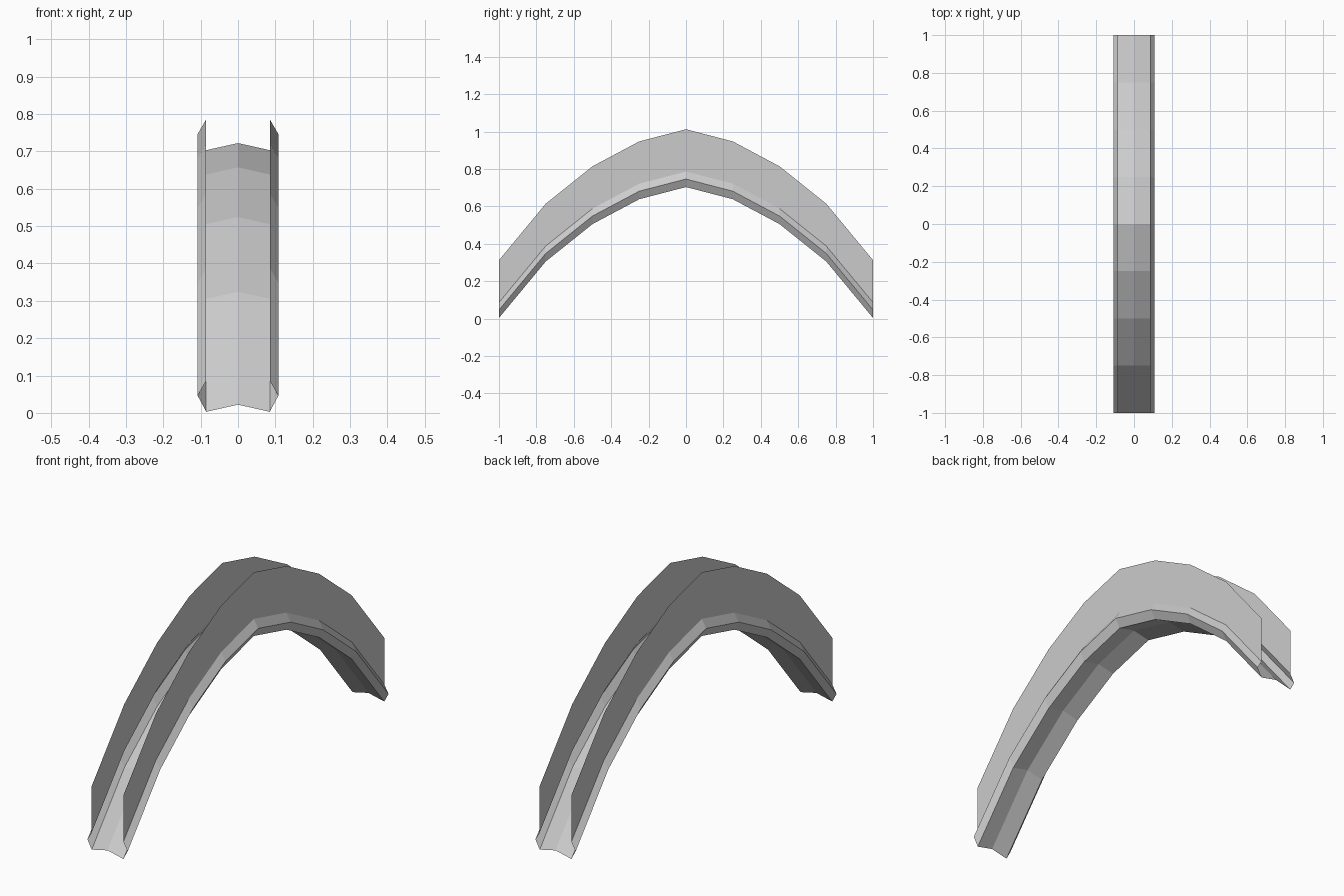
import bpy

if "Cube" in bpy.data.objects:
    bpy.data.objects.remove(bpy.data.objects["Cube"])

# Height of the arch at each station along y (symmetric about y = 0)
RISE = [0.0, 0.302, 0.502, 0.635, 0.70]
HEIGHTS = RISE + RISE[-2::-1]
PATH = [(-1 + 0.25 * i, h) for i, h in enumerate(HEIGHTS)]


def sweep(name, profile):
    """Sweep an open x-z profile along the arch, keeping it vertical."""
    n = len(profile)
    verts = [(x, y, z + h) for y, h in PATH for x, z in profile]
    faces = [(r * n + c, r * n + c + 1, (r + 1) * n + c + 1, (r + 1) * n + c)
             for r in range(len(PATH) - 1) for c in range(n - 1)]
    mesh = bpy.data.meshes.new(name)
    mesh.from_pydata(verts, [], faces)
    obj = bpy.data.objects.new(name, mesh)
    bpy.context.collection.objects.link(obj)
    return obj


# Channel: ridged floor with a V-shaped lip folded out along each edge
half = [(0.0, 0.022), (0.085, 0.003), (0.108, 0.046), (0.085, 0.086)]
channel = [(-x, z) for x, z in half[:0:-1]] + half
sweep("arch_channel", channel)

# Thin upright walls standing on the lips
for side, label in ((-1, "left"), (1, "right")):
    wall = [(side * 0.085, 0.086), (side * 0.085, 0.312)]
    sweep(label + "_side_wall", wall[::side])
